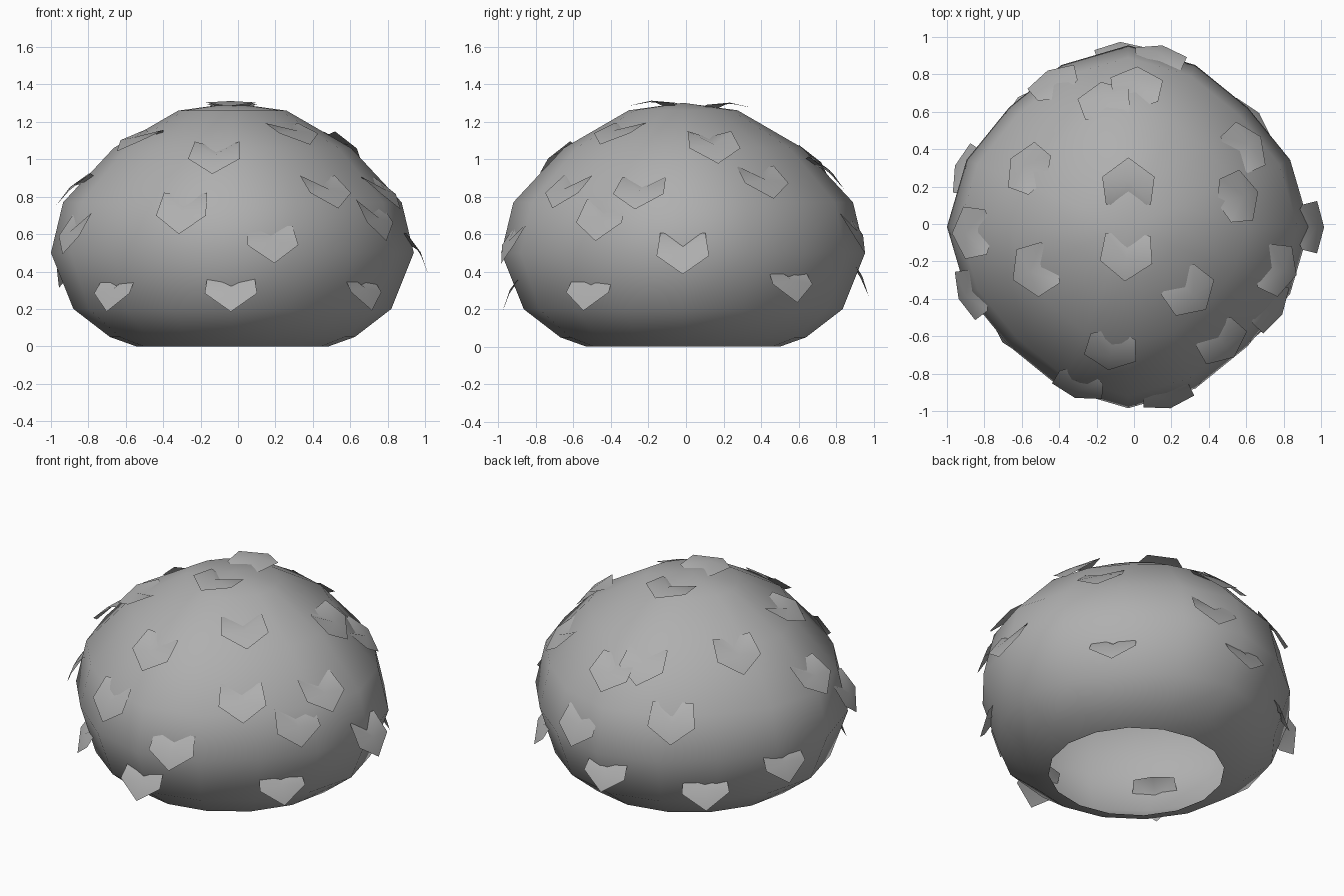
import bpy, bmesh, math
from mathutils import Vector, Matrix

cube = bpy.data.objects.get("Cube")
if cube:
    bpy.data.objects.remove(cube)

# One grey for the whole model
grey = bpy.data.materials.new("plain grey")
grey.use_nodes = True
colour = (0.43, 0.43, 0.43, 1)
grey.diffuse_color = colour
grey.node_tree.nodes["Principled BSDF"].inputs["Base Color"].default_value = colour


def make_object(name, bm):
    mesh = bpy.data.meshes.new(name)
    bm.to_mesh(mesh)
    bm.free()
    mesh.materials.append(grey)
    obj = bpy.data.objects.new(name, mesh)
    bpy.context.collection.objects.link(obj)
    return obj


# Bush body: hollow squashed ball, open underneath, slightly squared on the diagonals
SIDES = 16
CENTRE = Vector((-0.03, -0.015, 0))
PROFILE = [(0.515, 0), (0.655, 0.05), (0.85, 0.2), (0.97, 0.5),
           (0.905, 0.77), (0.635, 1.06), (0.29, 1.26)]
bm = bmesh.new()
rings = []
for radius, z in PROFILE:
    ring = []
    for i in range(SIDES):
        a = i * math.tau / SIDES
        squared = 0.07 * min(1, z / 0.3) * math.sin(2 * a) ** 2
        r = radius * (1 - squared)
        ring.append(bm.verts.new(CENTRE + Vector((r * math.cos(a), r * math.sin(a), z))))
    rings.append(ring)
top = bm.verts.new(CENTRE + Vector((0, 0, 1.3)))
for i in range(SIDES):
    j = (i + 1) % SIDES
    for low, high in zip(rings, rings[1:]):
        bm.faces.new((low[i], low[j], high[j], high[i]))
    bm.faces.new((rings[-1][i], rings[-1][j], top))
for face in bm.faces:
    face.smooth = True
body = make_object("bush_body", bm)

# Leaf outline: across, down the slope, outwards; the root is sunk into the body
LEAF = [(0, -0.12, -0.05), (0.12, -0.115, 0.005), (0.14, 0.03, 0.03),
        (0, 0.135, 0.025), (-0.14, 0.03, 0.03), (-0.12, -0.115, 0.005)]

# Leaf positions
SPOTS = [
    # front
    (-0.05, -0.95, 0.28), (0.18, -0.92, 0.56), (-0.3, -0.88, 0.72),
    (-0.13, -0.7, 1.03), (0.51, -0.68, 0.88), (-0.67, -0.6, 0.29),
    (0.69, -0.53, 0.29), (-0.88, -0.38, 0.61), (0.31, -0.38, 1.16),
    # sides
    (0.77, -0.48, 0.69), (0.79, -0.25, 0.84), (0.95, -0.02, 0.5),
    (0.58, 0.15, 1.08), (0.63, 0.44, 0.92), (0.66, 0.58, 0.33),
    (-0.55, -0.26, 1.13), (-0.88, -0.05, 0.85), (-0.93, 0.3, 0.41),
    # back and top
    (-0.62, 0.34, 1.09), (-0.45, 0.78, 0.74), (-0.17, 0.7, 1.03),
    (0.02, 0.76, 0.95), (0.15, 0.92, 0.62), (-0.08, 0.93, 0.37),
    (-0.6, 0.66, 0.28), (-0.03, 0.22, 1.28), (-0.04, -0.17, 1.28),
]

bm = bmesh.new()
for spot in SPOTS:
    _, point, normal, _ = body.closest_point_on_mesh(Vector(spot))
    outward = Vector((point.x - CENTRE.x, point.y - CENTRE.y, 0)).normalized()
    across = Vector((0, 0, 1)).cross(outward)
    # Leaves low on the body lean outwards instead of following it under
    lift = max(normal.z, 0.4)
    out = outward * math.sqrt(1 - lift * lift) + Vector((0, 0, lift))
    frame = Matrix((across, across.cross(out), out)).transposed()
    place = lambda p: bm.verts.new(point + frame @ Vector(p))
    rim = [place(p) for p in LEAF]
    middle = place((0, 0.01, 0.035))
    for a, b in zip(rim, rim[1:] + rim[:1]):
        bm.faces.new((b, a, middle)).smooth = True
make_object("leaves", bm)
